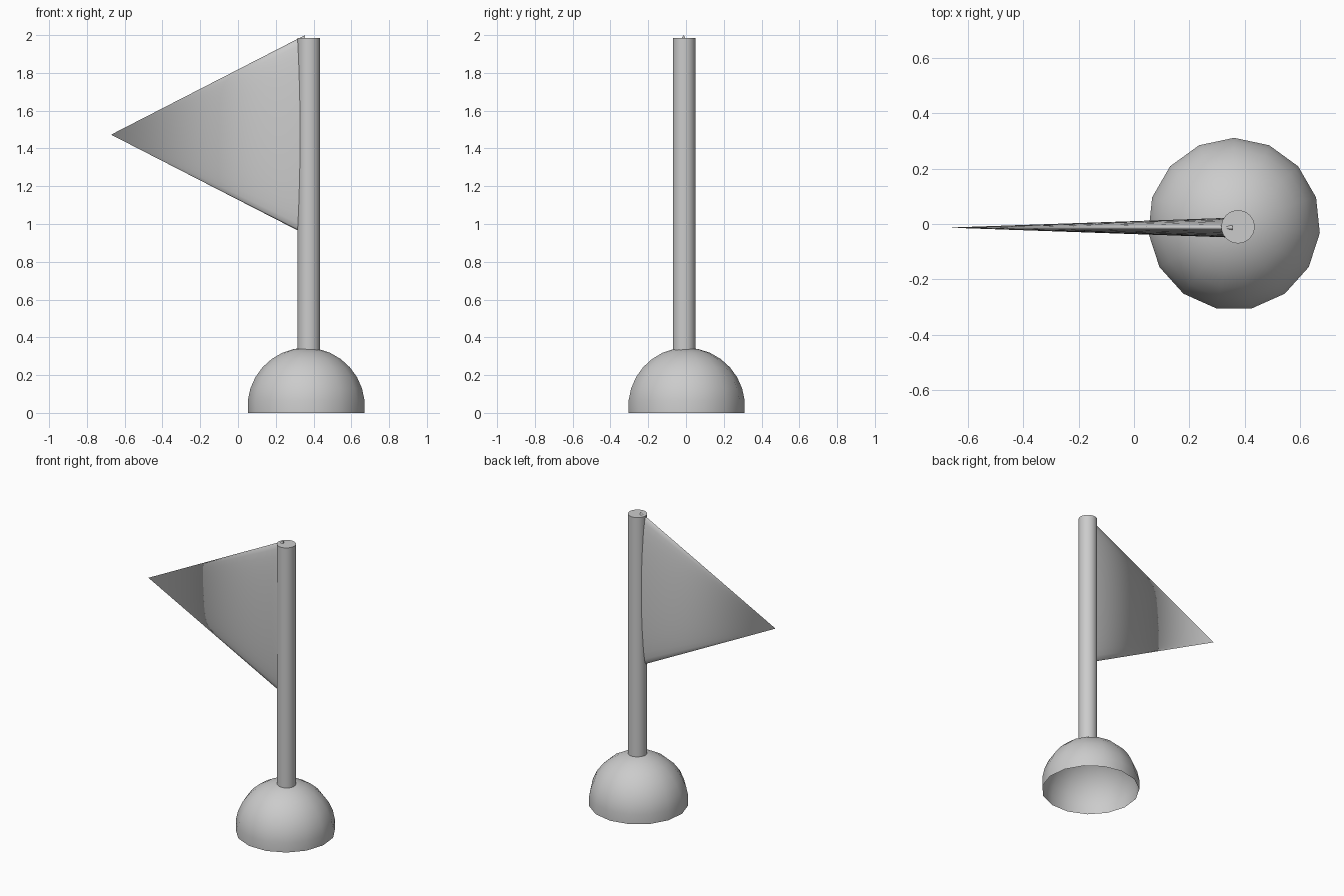
import bpy, bmesh
from math import pi, radians
from mathutils import Matrix

if "Cube" in bpy.data.objects:
    bpy.data.objects.remove(bpy.data.objects["Cube"])


def finish(name, bm, angle):
    mesh = bpy.data.meshes.new(name)
    bm.to_mesh(mesh)
    bm.free()
    obj = bpy.data.objects.new(name, mesh)
    bpy.context.collection.objects.link(obj)
    bpy.ops.object.select_all(action='DESELECT')
    obj.select_set(True)
    bpy.context.view_layer.objects.active = obj
    bpy.ops.object.shade_smooth_by_angle(angle=radians(angle))
    return obj


# Hollow dome base: 15-sided sphere cut one ring below its equator
R = 0.3125
bm = bmesh.new()
bmesh.ops.create_uvsphere(bm, u_segments=15, v_segments=15, radius=R)
low = [v for v in bm.verts if v.co.z < -0.15 * R]
bmesh.ops.delete(bm, geom=low, context='VERTS')
bottom = min(v.co.z for v in bm.verts)
bmesh.ops.translate(bm, verts=bm.verts, vec=(0.361, 0, -bottom))
finish("dome_base", bm, 60)

# Pole standing on the dome
z0, z1 = 0.30, 1.985
bm = bmesh.new()
bmesh.ops.create_cone(bm, cap_ends=True, segments=32, radius1=0.06,
                      radius2=0.06, depth=z1 - z0,
                      matrix=Matrix.Translation((0.375, -0.01, (z0 + z1) / 2)))
finish("pole", bm, 30)

# Pennant: a flattened cone pointing to the left
x0, x1 = -0.672, 0.355
bm = bmesh.new()
place = (Matrix.Translation(((x0 + x1) / 2, -0.013, 1.473))
         @ Matrix.Diagonal((1, 0.068, 1, 1))
         @ Matrix.Rotation(-pi / 2, 4, 'Y'))
bmesh.ops.create_cone(bm, cap_ends=True, segments=32, radius1=0.527,
                      radius2=0, depth=x1 - x0, matrix=place)
bmesh.ops.remove_doubles(bm, verts=bm.verts, dist=0.0005)
flag = finish("pennant", bm, 180)
for p in flag.data.polygons:
    p.use_smooth = len(p.vertices) < 5
